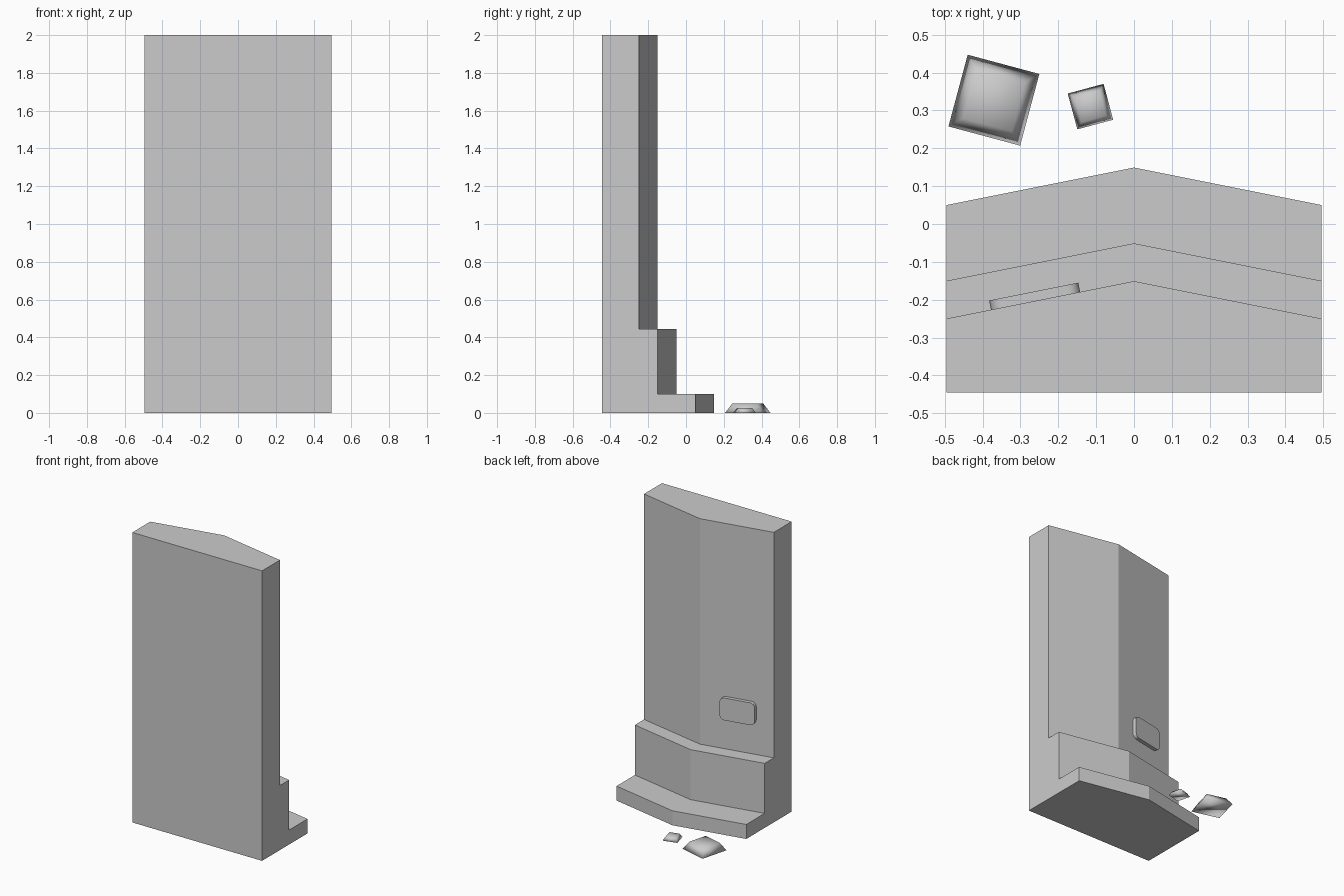
import bpy, bmesh
from math import radians, cos, sin, pi, atan
from mathutils import Matrix, Vector

if "Cube" in bpy.data.objects:
    bpy.data.objects.remove(bpy.data.objects["Cube"])


def finish(name, bm, smooth=False):
    bmesh.ops.recalc_face_normals(bm, faces=bm.faces)
    for f in bm.faces:
        f.smooth = smooth
    me = bpy.data.meshes.new(name)
    bm.to_mesh(me)
    bm.free()
    ob = bpy.data.objects.new(name, me)
    bpy.context.collection.objects.link(ob)
    return ob


# Stepped wall: one profile (y, z) swept over three stations, bent at the middle
W, BACK = 0.495, -0.445
steps = [(0.05, 0), (0.05, 0.1), (-0.15, 0.1), (-0.15, 0.445), (-0.25, 0.445), (-0.25, 2)]
bm = bmesh.new()
rings = []
for x, push in ((-W, 0), (0, 0.099), (W, 0)):
    pts = [(BACK, 2), (BACK, 0)] + [(y + push, z) for y, z in steps]
    rings.append([bm.verts.new((x, y, z)) for y, z in pts])
n = len(rings[0])
for a, b in zip(rings, rings[1:]):
    for i in range(n):
        j = (i + 1) % n
        bm.faces.new((a[i], a[j], b[j], b[i]))
bm.faces.new(rings[0])
bm.faces.new(rings[-1])
finish("stepped_wall", bm)

# Rounded plaque on the bent wall face
bm = bmesh.new()
hw, hh, r, t = 0.12, 0.077, 0.032, 0.025
outline = []
for k, (sx, sz) in enumerate(((1, 1), (-1, 1), (-1, -1), (1, -1))):
    for i in range(5):
        a = k * pi / 2 + i * pi / 8
        outline.append(bm.verts.new((sx * (hw - r) + r * cos(a), 0, sz * (hh - r) + r * sin(a))))
face = bm.faces.new(outline)
ext = bmesh.ops.extrude_face_region(bm, geom=[face])
for v in ext["geom"]:
    if isinstance(v, bmesh.types.BMVert):
        v.co.y += t
plaque = finish("wall_plaque", bm)
for p in plaque.data.polygons:
    p.use_smooth = len(p.vertices) == 4
plaque.data.set_sharp_from_angle(angle=radians(40))
plaque.matrix_world = Matrix.Translation((-0.26, -0.203, 0.73)) @ Matrix.Rotation(atan(0.2), 4, 'Z')


# Loose stones: squat cubes tapered towards the top
def stone(name, x, y, size, height, angle, taper=0.68):
    bm = bmesh.new()
    bmesh.ops.create_cube(bm, size=1)
    for v in bm.verts:
        k = taper if v.co.z > 0 else 1
        v.co = Vector((v.co.x * size * k, v.co.y * size * k, (v.co.z + 0.5) * height))
    ob = finish(name, bm, True)
    ob.location = (x, y, 0)
    ob.rotation_euler.z = radians(angle)


stone("large_stone", -0.37, 0.327, 0.196, 0.05, -15)
stone("small_stone", -0.115, 0.31, 0.098, 0.025, 15)
